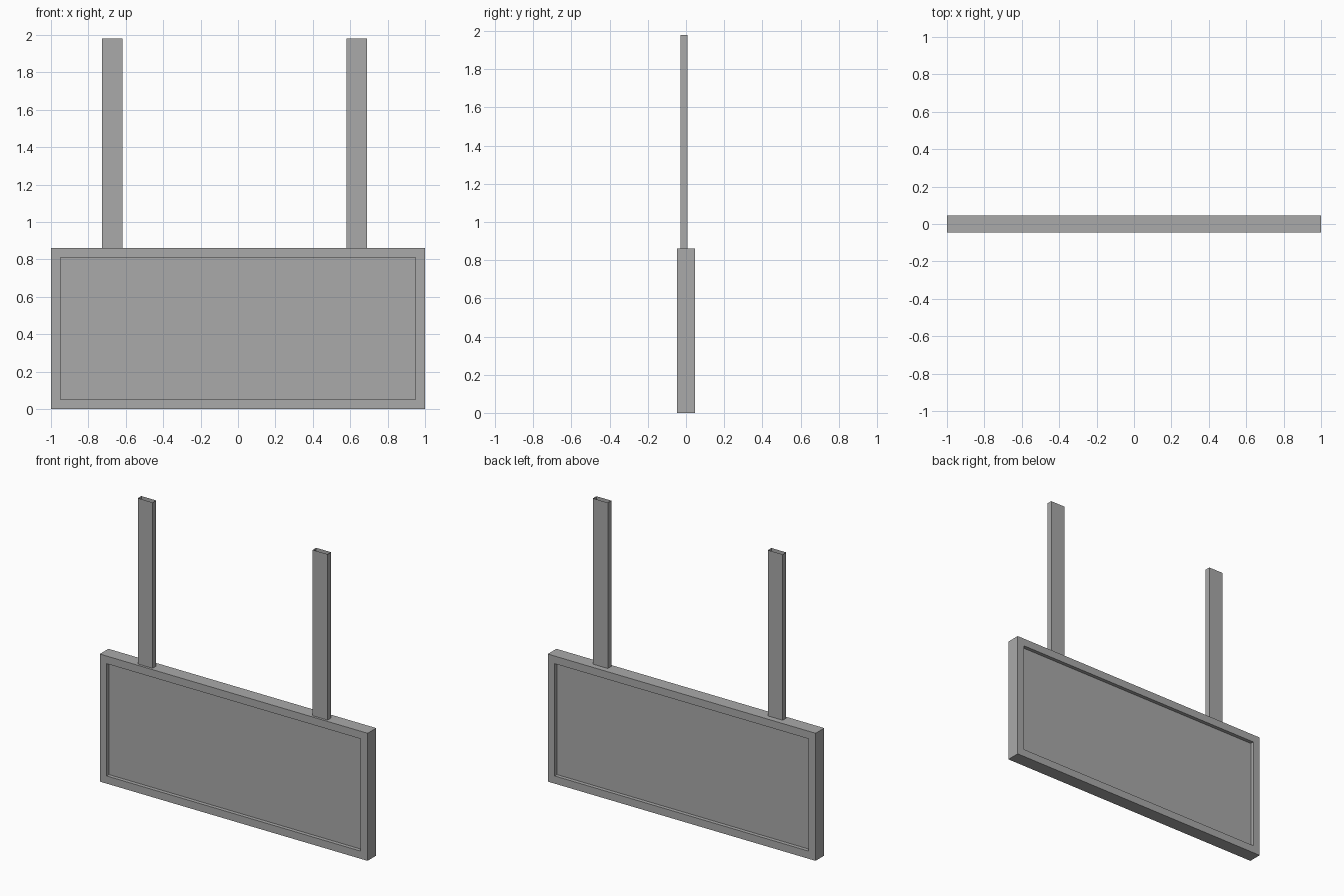
import bpy, bmesh

cube = bpy.data.objects.get("Cube")
if cube:
    bpy.data.objects.remove(cube, do_unlink=True)

grey = bpy.data.materials.new("grey metal")
grey.use_nodes = True
colour = (0.4, 0.4, 0.4, 1)
grey.diffuse_color = colour
grey.node_tree.nodes["Principled BSDF"].inputs["Base Color"].default_value = colour

BOARD_TOP = 0.861


def box(name, low, high, edit):
    """Box between two corners, with its bmesh passed through edit."""
    bm = bmesh.new()
    bmesh.ops.create_cube(bm, size=1)
    for v in bm.verts:
        v.co = [lo + (c + 0.5) * (hi - lo) for c, lo, hi in zip(v.co, low, high)]
    bm.normal_update()
    edit(bm)
    mesh = bpy.data.meshes.new(name)
    bm.to_mesh(mesh)
    bm.free()
    mesh.materials.append(grey)
    obj = bpy.data.objects.new(name, mesh)
    bpy.context.collection.objects.link(obj)


def recess_panels(bm):
    # Rim, then a straight step inwards, on the front and back
    for face in [f for f in bm.faces if abs(f.normal.y) > 0.9]:
        inward = -face.normal.y
        bmesh.ops.inset_individual(bm, faces=[face], thickness=0.073)
        bmesh.ops.inset_individual(bm, faces=[face], thickness=0)
        for v in face.verts:
            v.co.y += inward * 0.025


def open_ends(bm):
    # Posts are hollow, with no caps
    caps = [f for f in bm.faces if abs(f.normal.z) > 0.9]
    bmesh.ops.delete(bm, geom=caps, context='FACES_ONLY')


# Sign board with a recessed panel on each side
box("sign_board", (-1, -0.046, 0), (1, 0.046, BOARD_TOP), recess_panels)

# Hanging posts
for name, x0, x1 in (("right_post", -0.727, -0.617), ("left_post", 0.579, 0.69)):
    box(name, (x0, -0.03, BOARD_TOP), (x1, 0.007, 1.98), open_ends)
